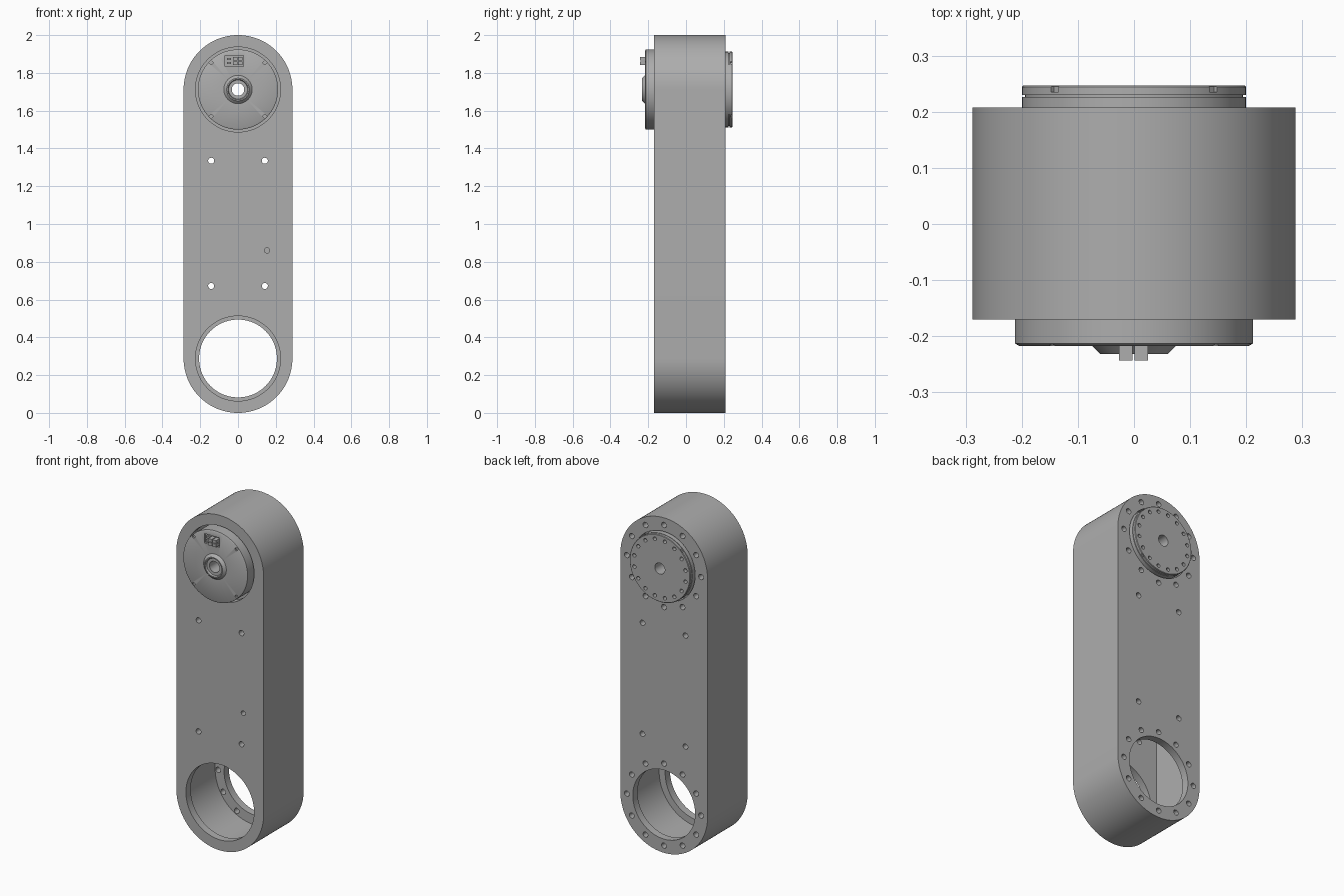
import bpy, bmesh, math
from mathutils import Matrix, Vector

old = bpy.data.objects.get("Cube")
if old:
    bpy.data.objects.remove(old, do_unlink=True)

R, LOW, HIGH = 0.288, 0.288, 1.712      # end radius and the two joint axes
FRONT, BACK, WALL = -0.17, 0.208, 0.045

grey = bpy.data.materials.new("plain_grey")
grey.use_nodes = True
colour = (0.42, 0.42, 0.42, 1)
grey.diffuse_color = colour
grey.node_tree.nodes["Principled BSDF"].inputs["Base Color"].default_value = colour


def make(name, bm):
    bmesh.ops.recalc_face_normals(bm, faces=bm.faces)
    mesh = bpy.data.meshes.new(name)
    bm.to_mesh(mesh)
    bm.free()
    mesh.materials.append(grey)
    obj = bpy.data.objects.new(name, mesh)
    bpy.context.collection.objects.link(obj)
    return obj


def add_cylinder(bm, x, z, r, y0, y1, segments=24):
    place = Matrix.Translation((x, (y0 + y1) / 2, z)) @ Matrix.Rotation(math.pi / 2, 4, 'X')
    bmesh.ops.create_cone(bm, cap_ends=True, segments=segments, radius1=r, radius2=r,
                          depth=y1 - y0, matrix=place)


def add_box(bm, centre, size, turn=0):
    place = (Matrix.Translation(centre) @ Matrix.Rotation(turn, 4, 'Y')
             @ Matrix.Diagonal((*size, 1)))
    bmesh.ops.create_cube(bm, size=1, matrix=place)


def stadium(name, r, y0, y1, steps=48):
    bm = bmesh.new()
    ring = []
    for z, start in ((HIGH, 0), (LOW, math.pi)):
        for i in range(steps + 1):
            a = start + math.pi * i / steps
            ring.append(bm.verts.new((r * math.cos(a), y0, z + r * math.sin(a))))
    face = bm.faces.new(ring)
    out = bmesh.ops.extrude_face_region(bm, geom=[face])
    moved = [v for v in out["geom"] if isinstance(v, bmesh.types.BMVert)]
    bmesh.ops.translate(bm, verts=moved, vec=(0, y1 - y0, 0))
    return make(name, bm)


def lathe(name, profile, z, steps=96):
    bm = bmesh.new()
    verts = [bm.verts.new((r, y, z)) for r, y in profile]
    edges = [bm.edges.new((verts[i], verts[i - 1])) for i in range(len(verts))]
    bmesh.ops.spin(bm, geom=verts + edges, cent=(0, 0, z), axis=(0, 1, 0),
                   angle=math.tau, steps=steps)
    bmesh.ops.remove_doubles(bm, verts=bm.verts, dist=1e-5)
    return make(name, bm)


def cut(obj, cutter):
    cutter.hide_render = True
    mod = obj.modifiers.new("cut", 'BOOLEAN')
    mod.operation, mod.solver, mod.object = 'DIFFERENCE', 'EXACT', cutter
    bpy.context.view_layer.update()
    result = obj.evaluated_get(bpy.context.evaluated_depsgraph_get())
    mesh = bpy.data.meshes.new_from_object(result)
    obj.modifiers.clear()
    obj.data = mesh
    bpy.data.objects.remove(cutter, do_unlink=True)


def around(count, r, z, offset=0):
    for i in range(count):
        a = offset + math.tau * i / count
        yield r * math.cos(a), z + r * math.sin(a), a


# Hollow link housing
housing = stadium("link_housing", R, FRONT, BACK)
cut(housing, stadium("cavity", 0.265, FRONT + WALL, BACK - WALL))

# Joint openings, bolt circles and through holes
bm = bmesh.new()
inner = (FRONT + BACK) / 2
for z in (LOW, HIGH):
    add_cylinder(bm, 0, z, 0.225, FRONT - 0.1, inner - 0.02, 96)
    add_cylinder(bm, 0, z, 0.206, inner + 0.02, BACK + 0.1, 96)
    for x, hz, a in around(12, 0.245, z):
        add_cylinder(bm, x, hz, 0.016, BACK - 0.1, BACK + 0.1)
for x in (-0.142, 0.142):
    for z in (0.672, 1.335):
        add_cylinder(bm, x, z, 0.016, FRONT - 0.1, BACK + 0.1)
add_cylinder(bm, 0.154, 0.86, 0.014, FRONT - 0.1, FRONT + 0.1)
cut(housing, make("openings", bm))

# Joint actuator: front cover with hub, body, mounting flange and rear rotor
actuator = lathe("joint_actuator", [
    (0.033, -0.222), (0.05, -0.222), (0.054, -0.232), (0.06, -0.232), (0.075, -0.217),
    (0.205, -0.217), (0.212, -0.213), (0.212, 0.12), (0.25, 0.12), (0.25, BACK - WALL),
    (0.2, BACK - WALL), (0.2, 0.226), (0.194, 0.226), (0.194, 0.23), (0.2, 0.23),
    (0.2, 0.244), (0.197, 0.247), (0.033, 0.247)], HIGH)

# Rotor bolt holes, rim notches, cover screw pits and connector pocket
bm = bmesh.new()
for x, z, a in around(16, 0.172, HIGH, math.pi / 16):
    add_cylinder(bm, x, z, 0.011, 0.215, 0.26, 16)
for x, z, a in around(4, 0.2, HIGH, math.pi / 4):
    add_box(bm, (x, 0.24, z), (0.016, 0.01, 0.02), -a)
    add_cylinder(bm, x, z, 0.009, -0.24, -0.208, 16)
add_box(bm, (-0.02, -0.22, 1.863), (0.1, 0.03, 0.056))
cut(actuator, make("actuator_pockets", bm))

# Connector plugs and pins
bm = bmesh.new()
for x in (-0.015, 0.013):
    for z in (1.852, 1.874):
        add_box(bm, (x, -0.223, z), (0.024, 0.04, 0.018))
for z in (1.852, 1.874):
    add_box(bm, (-0.048, -0.21, z), (0.022, 0.014, 0.012))
make("connector_plugs", bm)

# Smooth curved walls, sharp edges
bpy.ops.object.select_all(action='DESELECT')
for obj in (housing, actuator):
    obj.select_set(True)
    bpy.context.view_layer.objects.active = obj
bpy.ops.object.shade_smooth_by_angle(angle=math.radians(30))
